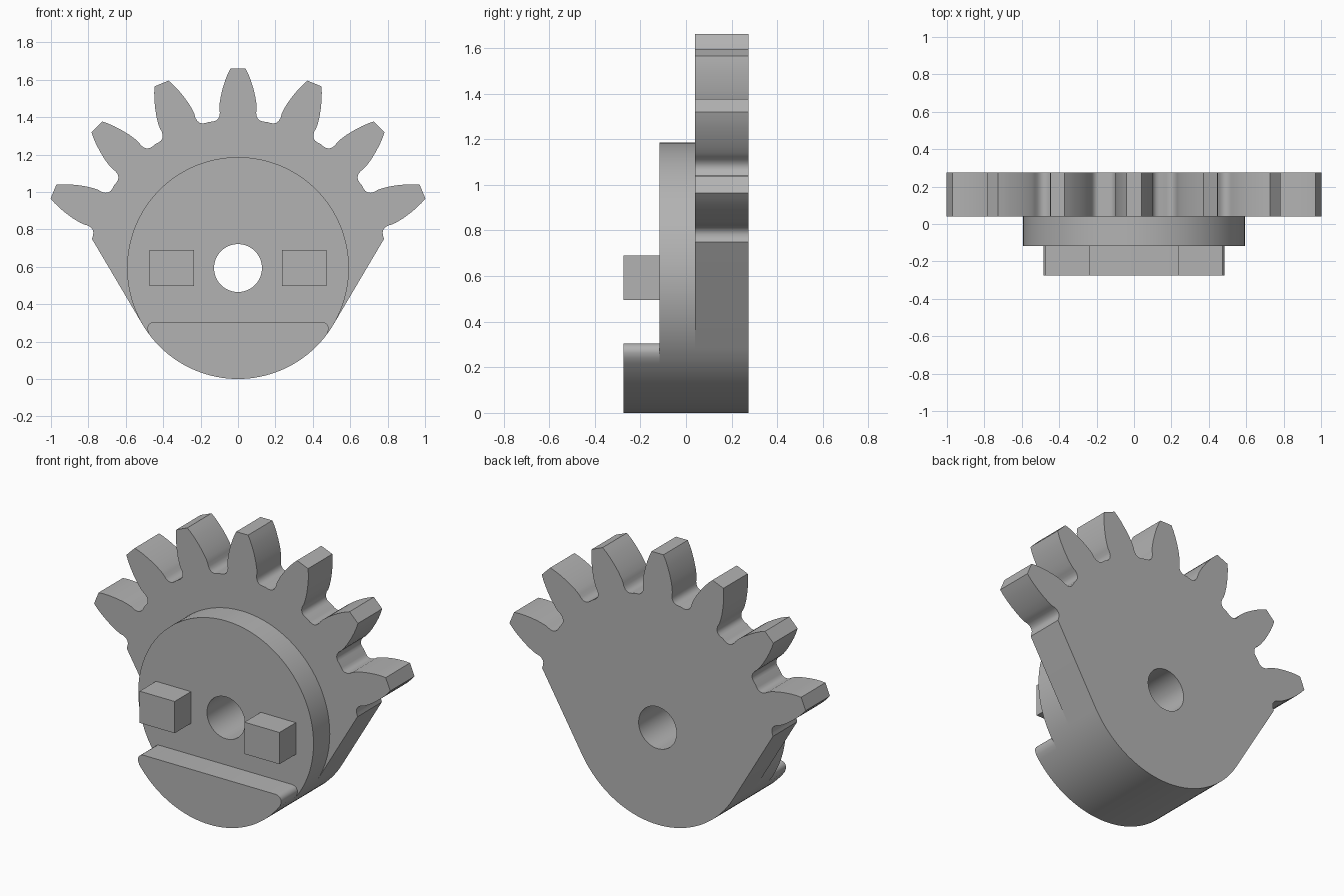
import bpy
import bmesh
from math import sin, cos, pi, radians

if "Cube" in bpy.data.objects:
    bpy.data.objects.remove(bpy.data.objects["Cube"], do_unlink=True)

AXIS_Z = 0.593      # height of the pivot
RADIUS = 0.593      # hub radius
STEPS = 128

grey = bpy.data.materials.new("plain grey")
grey.use_nodes = True
grey.diffuse_color = (0.45, 0.45, 0.45, 1)
grey.node_tree.nodes["Principled BSDF"].inputs["Base Color"].default_value = grey.diffuse_color


def arc(radius, first, last):
    """Points on a circle round the pivot, going clockwise by step index."""
    return [(radius * cos(2 * pi * k / STEPS), radius * sin(2 * pi * k / STEPS))
            for k in range(first, last, -1)]


def plate(name, loops, front, back):
    """Extrude closed outlines (x, height over pivot) from front to back."""
    curve = bpy.data.curves.new(name, 'CURVE')
    curve.dimensions = '2D'
    curve.fill_mode = 'BOTH'
    curve.extrude = (back - front) / 2
    for loop in loops:
        spline = curve.splines.new('POLY')
        spline.points.add(len(loop) - 1)
        for point, (x, h) in zip(spline.points, loop):
            point.co = (x, h, 0, 1)
        spline.use_cyclic_u = True
    temp = bpy.data.objects.new(name + " outline", curve)
    bpy.context.collection.objects.link(temp)
    bpy.context.view_layer.update()
    mesh = bpy.data.meshes.new_from_object(
        temp.evaluated_get(bpy.context.evaluated_depsgraph_get()))
    bpy.data.objects.remove(temp, do_unlink=True)
    bpy.data.curves.remove(curve)

    # stand the plate upright, weld it and shade it
    bm = bmesh.new()
    bm.from_mesh(mesh)
    for v in bm.verts:
        x, h, d = v.co
        v.co = (x, (front + back) / 2 - d, h + AXIS_Z)
    bmesh.ops.remove_doubles(bm, verts=bm.verts, dist=0.0005)
    bmesh.ops.recalc_face_normals(bm, faces=bm.faces)
    bm.to_mesh(mesh)
    bm.free()
    mesh.name = name
    mesh.materials.clear()
    mesh.materials.append(grey)
    obj = bpy.data.objects.new(name, mesh)
    bpy.context.collection.objects.link(obj)
    bpy.ops.object.select_all(action='DESELECT')
    obj.select_set(True)
    bpy.context.view_layer.objects.active = obj
    bpy.ops.object.shade_smooth_by_angle(angle=radians(38))
    return obj


# half a tooth, from the tip down to the middle of the gap
flank = [(0.04, 1.068), (0.054, 1.04), (0.068, 1.005), (0.082, 0.96), (0.093, 0.915),
         (0.099, 0.875), (0.1, 0.85), (0.097, 0.83), (0.1, 0.81), (0.108, 0.796),
         (0.12, 0.787), (0.135, 0.783), (0.155, 0.781)]
tooth = [(-u, v) for u, v in reversed(flank)] + flank

# toothed sector: seven teeth, straight sides, round bottom
outline = []
for i in range(-3, 4):
    a = radians(22.5 * i)
    turned = [(u * cos(a) + v * sin(a), v * cos(a) - u * sin(a)) for u, v in tooth]
    outline += turned if i == 3 else turned[:-1]
outline += arc(RADIUS, -11, -54)

bore = arc(0.128, STEPS, 0)
plate("toothed_sector", [outline, bore], 0.04, 0.275)

# round hub in front of the sector
plate("hub_disc", [arc(RADIUS, STEPS, 0), bore], -0.117, 0.04)

# lower ledge with rounded upper corners
corner = [(0.448, -0.288), (0.463, -0.291), (0.476, -0.3), (0.484, -0.314), (0.484, -0.33)]
ledge = corner + arc(RADIUS, -13, -52) + [(-x, h) for x, h in reversed(corner)]
plate("lower_ledge", [ledge], -0.275, -0.117)

# pair of square lugs
for side, name in ((1, "left_lug"), (-1, "right_lug")):
    box = [(side * x, h) for x, h in
           ((0.236, -0.097), (0.473, -0.097), (0.473, 0.097), (0.236, 0.097))]
    plate(name, [box], -0.275, -0.117)
